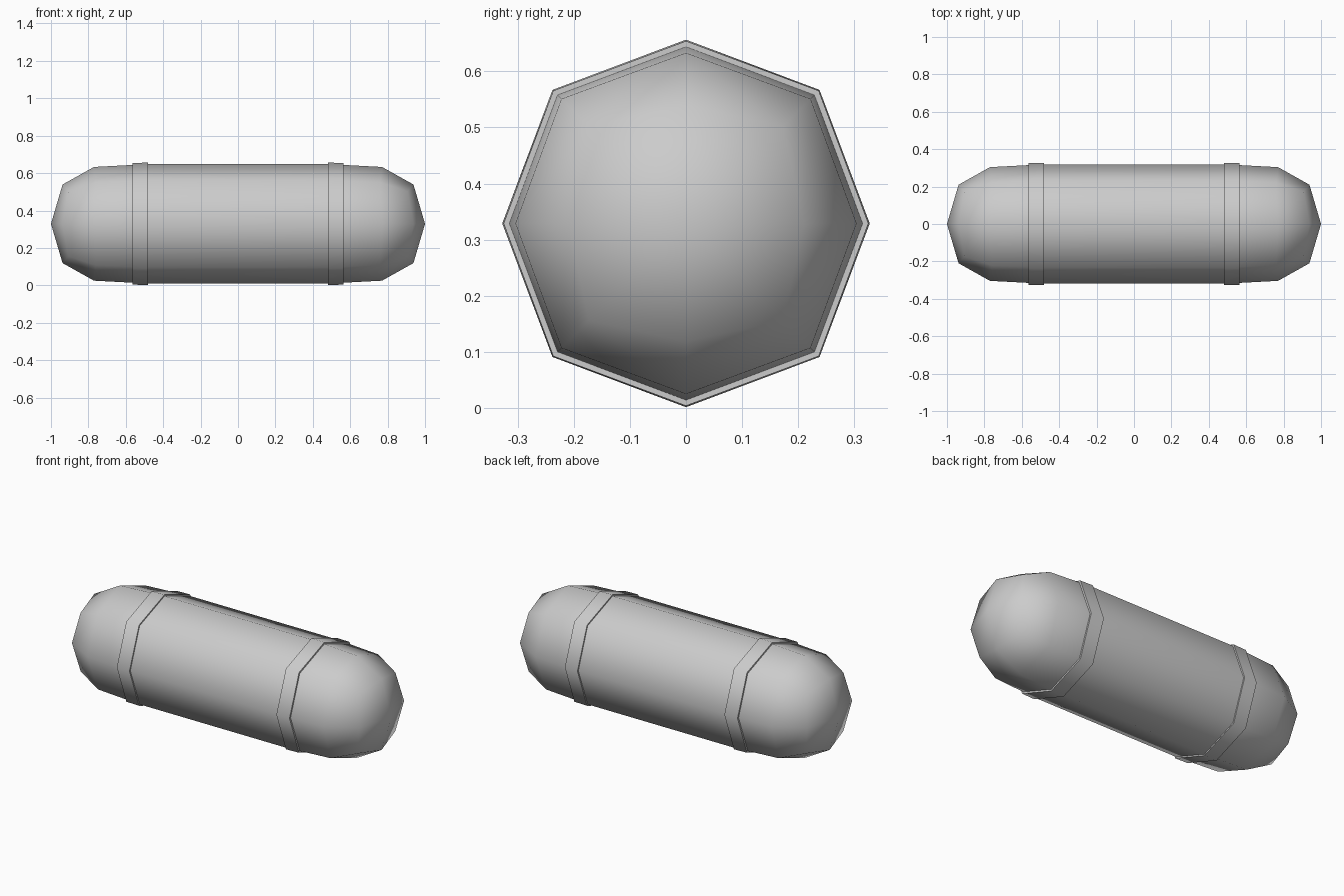
import bpy, bmesh, math

if "Cube" in bpy.data.objects:
    bpy.data.objects.remove(bpy.data.objects["Cube"])

CZ = 0.329  # height of the long axis


def ring(bm, x_axis, r_axis, x_diag, r_diag):
    """Eight-sided ring; points on the axes and diagonals are set separately."""
    verts = []
    for i in range(8):
        a = i * math.pi / 4
        x, r = (x_diag, r_diag * math.sqrt(2)) if i % 2 else (x_axis, r_axis)
        verts.append(bm.verts.new((x, r * math.cos(a), CZ + r * math.sin(a))))
    return verts


def bridge(bm, a, b):
    for i in range(8):
        j = (i + 1) % 8
        bm.faces.new((a[i], a[j], b[j], b[i]))


def finish(bm, name):
    bmesh.ops.recalc_face_normals(bm, faces=bm.faces)
    me = bpy.data.meshes.new(name)
    bm.to_mesh(me)
    bm.free()
    ob = bpy.data.objects.new(name, me)
    bpy.context.collection.objects.link(ob)
    bpy.ops.object.select_all(action='DESELECT')
    bpy.context.view_layer.objects.active = ob
    ob.select_set(True)
    bpy.ops.object.shade_smooth_by_angle(angle=math.radians(55))
    return ob


# capsule body: barrel with two rounded ends
half = [(0.938, 0.21, 0.907, 0.173), (0.77, 0.304, 0.76, 0.222),
        (0.56, 0.315, 0.56, 0.229), (0.485, 0.319, 0.485, 0.232)]
profile = half + [(-a, b, -c, d) for a, b, c, d in reversed(half)]
bm = bmesh.new()
rings = [ring(bm, *p) for p in profile]
for a, b in zip(rings, rings[1:]):
    bridge(bm, a, b)
for x, r in ((1, rings[0]), (-1, rings[-1])):
    tip = bm.verts.new((x, 0, CZ))
    for i in range(8):
        bm.faces.new((tip, r[i], r[(i + 1) % 8]))
finish(bm, "capsule_body")

# raised bands around the barrel
for side, name in ((1, "right_band"), (-1, "left_band")):
    bm = bmesh.new()
    xo, xi = 0.564 * side, 0.48 * side
    loop = [ring(bm, x, r, x, d) for x, r, d in (
        (xo, 0.325, 0.2365), (xi, 0.3275, 0.238),
        (xi, 0.314, 0.228), (xo, 0.31, 0.225))]
    for k in range(4):
        bridge(bm, loop[k], loop[(k + 1) % 4])
    finish(bm, name)
